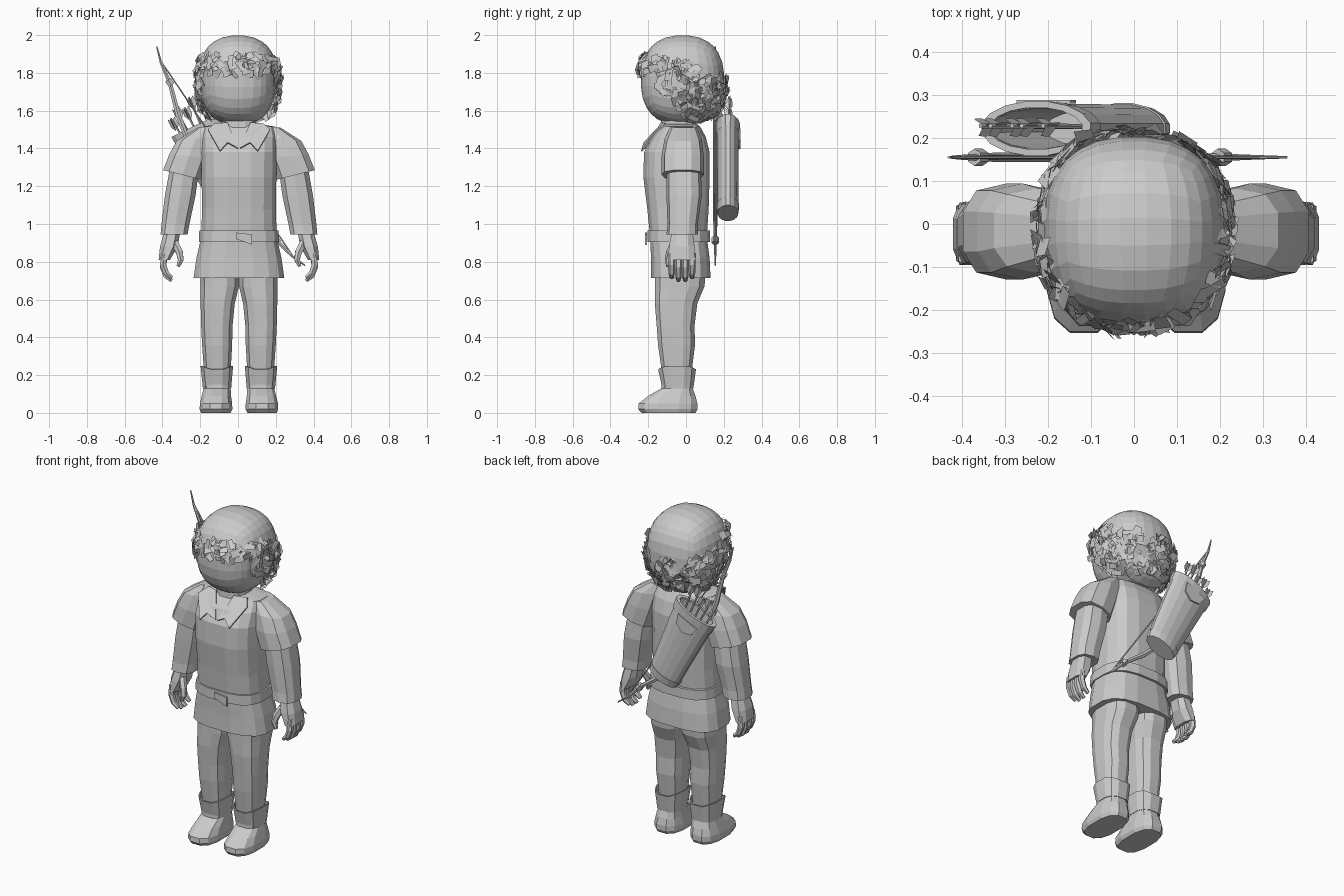
import bpy, bmesh, math, random
from mathutils import Vector, Matrix

random.seed(4)
if "Cube" in bpy.data.objects:
    bpy.data.objects.remove(bpy.data.objects["Cube"])

grey = bpy.data.materials.new("plain_grey")
grey.use_nodes = True
grey.diffuse_color = (0.6, 0.6, 0.6, 1)
grey.node_tree.nodes["Principled BSDF"].inputs["Base Color"].default_value = (0.6, 0.6, 0.6, 1)

CX = 0.005  # body centre line


def finish(name, bm, thick=0):
    bmesh.ops.recalc_face_normals(bm, faces=bm.faces)
    mesh = bpy.data.meshes.new(name)
    bm.to_mesh(mesh)
    bm.free()
    mesh.materials.append(grey)
    ob = bpy.data.objects.new(name, mesh)
    bpy.context.collection.objects.link(ob)
    if thick:
        mod = ob.modifiers.new("thickness", "SOLIDIFY")
        mod.thickness, mod.offset = thick, 0
    return ob


def skin(bm, rings, caps=(True, True)):
    """Bridge equal point rings with quads."""
    loops = [[bm.verts.new(p) for p in r] for r in rings]
    n = len(loops[0])
    for a, b in zip(loops, loops[1:]):
        for i in range(n):
            bm.faces.new((a[i], a[(i + 1) % n], b[(i + 1) % n], b[i]))
    if caps[0]:
        bm.faces.new(loops[0][::-1])
    if caps[1]:
        bm.faces.new(loops[-1])


def slab(z, x0, x1, y0, y1, tilt=0, n=12, p=0.75):
    """Rounded-box ring at height z; tilt lifts its +x side."""
    angles = [2 * math.pi * (i + 0.5) / n for i in range(n)]
    k = math.cos(math.pi / n) ** p
    pts = []
    for a in angles:
        c, s = math.cos(a), math.sin(a)
        dx = math.copysign(abs(c) ** p, c) / k * (x1 - x0) / 2
        dy = math.copysign(abs(s) ** p, s) / k * (y1 - y0) / 2
        pts.append(Vector(((x0 + x1) / 2 + dx, (y0 + y1) / 2 + dy, z + tilt * dx)))
    return pts


def loft(name, rows, caps=(True, True), side=1, thick=0, **kw):
    bm = bmesh.new()
    skin(bm, [slab(*r, **kw) for r in rows], caps)
    for v in bm.verts:
        v.co.x = CX + side * v.co.x
    return finish(name, bm, thick)


def tube(bm, path, radii, n=6, flat=1):
    """Tapered tube along a path; flat squashes it in y."""
    pts = [Vector(p) for p in path]
    rings = []
    for i, p in enumerate(pts):
        t = (pts[min(i + 1, len(pts) - 1)] - pts[max(i - 1, 0)]).normalized()
        u = t.cross(Vector((0, 1, 0))).normalized()
        w = t.cross(u)
        rings.append([p + radii[i] * (u * math.cos(a) + w * flat * math.sin(a))
                      for a in (2 * math.pi * (k + 0.5) / n for k in range(n))])
    skin(bm, rings)


def dome(v, centre, half, p=2.4):
    k = sum(abs(c) ** p for c in v) ** (1 / p)
    return Vector(c + h * d / k for c, h, d in zip(centre, half, v))


def round_box(name, centre, half, keep=lambda c: True):
    bm = bmesh.new()
    bmesh.ops.create_cube(bm, size=2)
    bmesh.ops.subdivide_edges(bm, edges=bm.edges[:], cuts=6, use_grid_fill=True)
    for v in bm.verts:
        v.co = dome(v.co, centre, half)
    drop = [f for f in bm.faces if not keep(f.calc_center_median())]
    bmesh.ops.delete(bm, geom=drop, context="FACES")
    return finish(name, bm)


# Head and smooth cap of hair
HEAD = (0, -0.018, 1.758)
round_box("head", HEAD, (0.2, 0.222, 0.236))
CAP = (0.212, 0.222, 0.242)
round_box("hair_cap", HEAD, CAP, lambda c: c.z > 1.84 - max(0, c.y + 0.16) * 1.3)

# Tufts of hair around brow, sides and back
bm = bmesh.new()
made = 0
while made < 420:
    d = Vector((random.gauss(0, 1), random.gauss(0, 1), random.gauss(0, 1))).normalized()
    c = dome(d, HEAD, CAP)
    low = 1.79 - max(0, c.y + 0.2) * 1.1
    high = 1.89 - max(0, c.y + 0.1) * 0.4
    if not max(low, 1.56) < c.z < high:
        continue
    made += 1
    nrm = (d + 0.5 * Vector([random.uniform(-1, 1) for _ in "xyz"])).normalized()
    rot = nrm.to_track_quat("Z", "Y").to_matrix() @ Matrix.Rotation(random.uniform(0, 6.28), 3, "Z")
    w, h = random.uniform(0.012, 0.024), random.uniform(0.02, 0.032)
    c += d * random.uniform(0, 0.018)
    bm.faces.new([bm.verts.new(c + rot @ Vector(q))
                  for q in ((-w, -h, 0), (w, -h, 0), (w, h, 0), (-w * 0.8, h, 0))])
finish("hair_tufts", bm)

# Neck, tunic and belt
loft("neck", [(1.42, -0.1, 0.1, -0.14, 0.06), (1.56, -0.09, 0.09, -0.13, 0.05)])
loft("tunic", [
    (0.715, -0.24, 0.24, -0.185, 0.13), (0.82, -0.225, 0.225, -0.185, 0.125),
    (0.93, -0.2, 0.2, -0.19, 0.11), (1.08, -0.195, 0.195, -0.205, 0.12),
    (1.25, -0.198, 0.198, -0.226, 0.125), (1.38, -0.2, 0.2, -0.222, 0.125),
    (1.46, -0.2, 0.2, -0.18, 0.105), (1.515, -0.19, 0.19, -0.13, 0.075),
    (1.53, -0.11, 0.11, -0.12, 0.06)], n=16, p=0.7)
loft("belt", [(0.905, -0.212, 0.212, -0.203, 0.128), (0.965, -0.21, 0.21, -0.203, 0.128)],
     n=16, p=0.7)
bm = bmesh.new()
bm.faces.new([bm.verts.new((x, -0.212, z))
              for x, z in ((-0.01, 0.955), (0.075, 0.945), (0.075, 0.89), (-0.01, 0.92))])
finish("belt_tab", bm, 0.009)

for side, word in ((1, "left"), (-1, "right")):
    # Collar flap
    bm = bmesh.new()
    corners = ((0.06, -0.13, 1.535), (0.005, -0.215, 1.4), (0.06, -0.222, 1.43),
               (0.1, -0.235, 1.385), (0.165, -0.155, 1.5), (0.13, -0.1, 1.53))
    bm.faces.new([bm.verts.new((CX + side * x, y, z)) for x, y, z in corners])
    finish(word + "_collar", bm, 0.008)

    # Sleeve, arm and cuff
    loft(word + "_sleeve", [
        (1.515, 0.12, 0.22, -0.08, 0.055, -0.1), (1.45, 0.13, 0.33, -0.11, 0.08, -0.1),
        (1.36, 0.16, 0.368, -0.125, 0.09, 0.1), (1.26, 0.2, 0.402, -0.125, 0.09, 0.25)],
        side=side, n=10)
    loft(word + "_arm", [
        (1.3, 0.21, 0.365, -0.1, 0.075), (1.15, 0.23, 0.392, -0.1, 0.08),
        (1.0, 0.262, 0.41, -0.095, 0.06), (0.945, 0.272, 0.415, -0.1, 0.06)],
        side=side, n=10)

    # Hand with palm, four fingers and thumb
    loft(word + "_palm", [
        (0.96, 0.31, 0.395, -0.075, 0.035), (0.88, 0.325, 0.418, -0.09, 0.045),
        (0.81, 0.365, 0.425, -0.095, 0.05)], side=side, n=8)
    bm = bmesh.new()
    for i in range(4):
        y = -0.076 + 0.036 * i
        drop = 0.0 if i in (1, 2) else 0.015
        tube(bm, [(CX + side * x, y, z + drop) for x, z in
                  ((0.395, 0.83), (0.402, 0.77), (0.385, 0.725), (0.355, 0.7))],
             (0.02, 0.019, 0.017, 0.011))
    tube(bm, [(CX + side * x, y, z) for x, y, z in
              ((0.34, -0.06, 0.9), (0.315, -0.085, 0.85), (0.308, -0.095, 0.81),
               (0.322, -0.095, 0.775))], (0.022, 0.021, 0.017, 0.01))
    finish(word + "_fingers", bm)

    # Trouser leg
    loft(word + "_leg", [
        (0.76, 0.0, 0.205, -0.165, 0.105), (0.67, 0.0, 0.204, -0.165, 0.098),
        (0.58, 0.022, 0.203, -0.165, 0.06), (0.46, 0.034, 0.2, -0.155, 0.045),
        (0.36, 0.036, 0.195, -0.148, 0.048), (0.22, 0.044, 0.185, -0.128, 0.03),
        (0.12, 0.046, 0.18, -0.115, 0.03)], side=side, n=12)

    # Boot with flared cuff
    loft(word + "_boot", [
        (0.0, 0.045, 0.2, -0.235, 0.05), (0.02, 0.035, 0.208, -0.253, 0.06),
        (0.05, 0.036, 0.207, -0.25, 0.06), (0.09, 0.042, 0.197, -0.2, 0.05),
        (0.13, 0.044, 0.187, -0.13, 0.035), (0.2, 0.042, 0.19, -0.128, 0.036)],
        side=side, n=12)
    cuff = loft(word + "_boot_cuff", [
        (0.13, 0.044, 0.188, -0.122, 0.036), (0.225, 0.034, 0.2, -0.145, 0.05)],
        (False, False), side, 0.006, n=12)
    for v in cuff.data.vertices:
        if v.co.z > 0.2:
            v.co.z += 0.35 * abs(abs(v.co.x - CX) - 0.117) - 0.005

# Quiver, modelled upright and then slung across the back
LEAN = Matrix.Translation((-0.01, 0.222, 1.06)) @ Matrix.Rotation(-0.45, 4, "Y")


def lean(ob):
    ob.data.transform(LEAN)


def oval(z, r, d):
    return (z, -r, r, -d, d)


lean(loft("quiver", [oval(0, 0.09, 0.05), oval(0.02, 0.1, 0.055), oval(0.5, 0.133, 0.058),
                     oval(0.5, 0.118, 0.046), oval(0.25, 0.1, 0.04)], n=16, p=1))
lean(loft("quiver_base", [oval(-0.005, 0.096, 0.054), oval(0.04, 0.106, 0.059)], n=16, p=1))
lean(loft("quiver_rim", [oval(0.445, 0.135, 0.061), oval(0.51, 0.14, 0.063),
                         oval(0.51, 0.118, 0.048), oval(0.445, 0.118, 0.048)],
          (False, False), n=16, p=1))
bm = bmesh.new()
bm.faces.new([bm.verts.new((x, 0.062, z)) for x, z in
              ((-0.07, 0.46), (0.07, 0.46), (0.055, 0.4), (0, 0.375), (-0.055, 0.4))])
lean(finish("quiver_flap", bm, 0.008))

# Arrows with three vanes each
bm = bmesh.new()
for i in range(5):
    x, top = -0.095 + 0.045 * i, 0.6 + 0.03 * (i % 2) + 0.01 * i
    tube(bm, [(x * 0.6, 0.004, 0.26), (x, 0.006, top)], (0.006, 0.006), 5)
    for k in range(3):
        a = 2 * math.pi * k / 3 + 0.3
        c, s = math.cos(a), math.sin(a)
        bm.faces.new([bm.verts.new((x + r * c, 0.006 + r * s, top - dz)) for r, dz in
                      ((0.003, 0.015), (0.024, 0.0), (0.026, 0.045), (0.003, 0.075))])
lean(finish("arrows", bm))

# Bow and string, slanting behind the back
TOP, END = Vector((-0.43, 0.155, 1.94)), Vector((0.355, 0.155, 0.78))
bulge = Vector((-0.824, 0, -0.566))
curve = ((0, 0), (0.06, 0.03), (0.14, 0.05), (0.26, 0.11), (0.4, 0.155), (0.5, 0.16))
curve += tuple((1 - t, b) for t, b in curve[-2::-1])
bm = bmesh.new()
tube(bm, [TOP.lerp(END, t) + bulge * b for t, b in curve],
     [0.004 + 0.012 * min(1, 5 * min(t, 1 - t)) for t, b in curve], 6, 0.7)
finish("bow", bm)
bm = bmesh.new()
tube(bm, [TOP.lerp(END, t) + bulge * 0.025 for t in (0.05, 0.95)], (0.004, 0.004), 5)
finish("bow_string", bm)
bm = bmesh.new()
for t in (0.14, 0.86):
    tube(bm, [TOP.lerp(END, t + e) + bulge * 0.05 for e in (-0.012, 0.012)], (0.02, 0.02))
finish("bow_bindings", bm)
